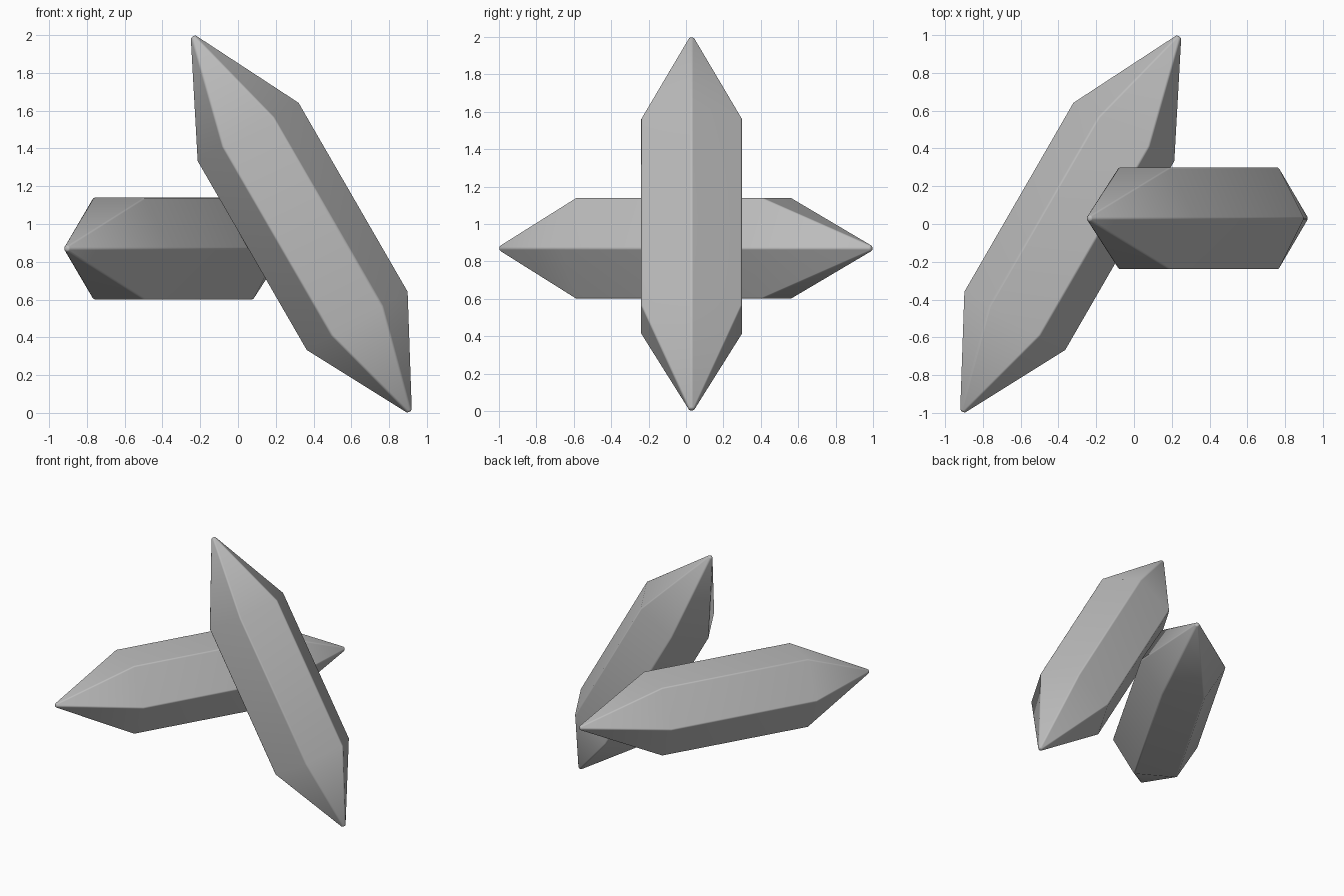
import bpy
import bmesh
from math import cos, sin, radians
from mathutils import Matrix, Vector

cube = bpy.data.objects.get("Cube")
if cube:
    bpy.data.objects.remove(cube, do_unlink=True)

grey = bpy.data.materials.new("stone grey")
grey.use_nodes = True
colour = (0.5, 0.5, 0.5, 1)
grey.diffuse_color = colour
grey.node_tree.nodes["Principled BSDF"].inputs["Base Color"].default_value = colour

# Half profile of a crystal: (radius, position along its axis)
PROFILE = [(0.016, -1.147), (0.311, -0.592), (0.311, 0.563), (0.016, 1.147)]
SIDES = 6


def crystal(name, centre, axis, across):
    """Six-sided crystal with two points; one pair of edges lies along 'across'."""
    axis, across = Vector(axis), Vector(across)
    side = axis.cross(across)
    bm = bmesh.new()
    rings = []
    for r, h in PROFILE:
        rings.append([bm.verts.new((r * cos(radians(60 * i)), r * sin(radians(60 * i)), h))
                      for i in range(SIDES)])
    for low, high in zip(rings, rings[1:]):
        for i in range(SIDES):
            j = (i + 1) % SIDES
            bm.faces.new((low[i], low[j], high[j], high[i]))
    bm.faces.new(rings[0][::-1])
    bm.faces.new(rings[-1])
    mesh = bpy.data.meshes.new(name)
    bm.to_mesh(mesh)
    bm.free()
    mesh.materials.append(grey)
    obj = bpy.data.objects.new(name, mesh)
    bpy.context.collection.objects.link(obj)
    turn = Matrix((across, side, axis)).transposed().to_4x4()
    obj.matrix_world = Matrix.Translation(centre) @ turn

    # Softly worn edges
    bevel = obj.modifiers.new("worn edges", "BEVEL")
    bevel.width = 0.009
    bevel.segments = 2
    mesh.shade_smooth()
    normals = obj.modifiers.new("flat facets", "WEIGHTED_NORMAL")
    normals.keep_sharp = True
    return obj


s, c = sin(radians(30)), cos(radians(30))
crystal("upright_crystal", (0.335, 0.03, 1.0), (-s, 0, c), (c, 0, s))
crystal("lying_crystal", (-0.335, 0, 0.87), (s, c, 0), (c, -s, 0))
